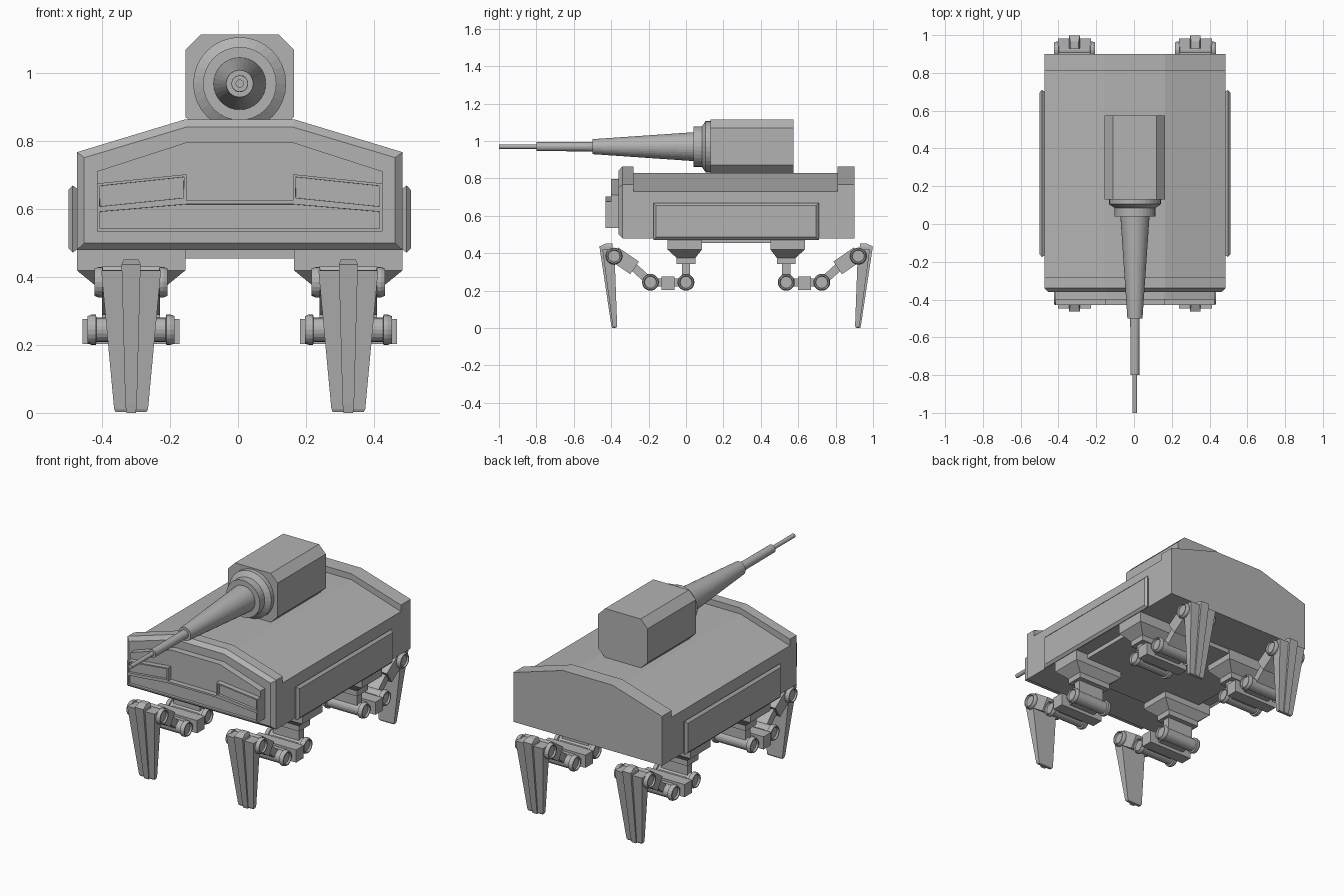
import bpy, bmesh
from math import cos, sin, pi
from mathutils import Vector

if "Cube" in bpy.data.objects:
    bpy.data.objects.remove(bpy.data.objects["Cube"], do_unlink=True)

CX, MID_Y = 0.005, 0.268          # centre line of the body, middle of the leg pairs
GREY = (0.45, 0.45, 0.45, 1)
mat = bpy.data.materials.new("hull grey")
mat.use_nodes = True
mat.diffuse_color = GREY
mat.node_tree.nodes["Principled BSDF"].inputs["Base Color"].default_value = GREY


def loft(name, rings, recess=0):
    """Skin equal-length rings, cap both ends; recess sinks a framed panel in the first cap."""
    bm = bmesh.new()
    loops = [[bm.verts.new((x + CX, y, z)) for x, y, z in r] for r in rings]
    first = bm.faces.new(loops[0])
    bm.faces.new(loops[-1][::-1])
    n = len(loops[0])
    for a, b in zip(loops, loops[1:]):
        for i in range(n):
            j = (i + 1) % n
            bm.faces.new((a[j], a[i], b[i], b[j]))
    bmesh.ops.recalc_face_normals(bm, faces=bm.faces)
    if recess:
        bmesh.ops.inset_region(bm, faces=[first], thickness=0.011)
        bmesh.ops.inset_region(bm, faces=[first], thickness=0.0005, depth=-recess)
    mesh = bpy.data.meshes.new(name)
    bm.to_mesh(mesh)
    bm.free()
    mesh.materials.append(mat)
    obj = bpy.data.objects.new(name, mesh)
    bpy.context.collection.objects.link(obj)
    return obj


def sheet(points, y):
    return [(x, y, z) for x, z in points]


def both(half):
    """Complete a right-hand outline with its mirror image."""
    return half + [(-x, z) for x, z in reversed(half)]


def plan(cx, cy, hx, hy, z):
    return [(cx + sx * hx, cy + sy * hy, z)
            for sx, sy in ((-1, -1), (1, -1), (1, 1), (-1, 1))]


def circle(axis, r, at, c, n):
    """Ring around an axis: c is the centre in the other two coordinates."""
    pts = [(r * cos(2 * pi * i / n), r * sin(2 * pi * i / n)) for i in range(n)]
    if axis == "y":
        return [(c[0] + u, at, c[1] + v) for u, v in pts]
    return [(at, c[0] + u, c[1] + v) for u, v in pts]


# Hull: a lower middle body between two raised ends, the front one chamfered
middle = both([(0.48, 0.48), (0.48, 0.73), (0.16, 0.83)])
rim = both([(0.48, 0.48), (0.48, 0.768), (0.16, 0.865)])
rim_inner = both([(0.458, 0.50), (0.458, 0.752), (0.157, 0.842)])
loft("hull_body", [sheet(middle, -0.30), sheet(middle, 0.83)])
loft("front_rim", [sheet(rim_inner, -0.36), sheet(rim, -0.34), sheet(rim, -0.28)])
loft("rear_rim", [sheet(rim, 0.81), sheet(rim, 0.90)])
loft("belly_plate", [plan(0, MID_Y, 0.40, 0.36, 0.455), plan(0, MID_Y, 0.40, 0.36, 0.49)])

# Front plate with a low bar and two lamp housings
plate = both([(0.42, 0.535), (0.42, 0.712), (0.157, 0.797)])
bar = both([(0.42, 0.535), (0.42, 0.60), (0.157, 0.626)])
lamp = [(0.42, 0.60), (0.42, 0.676), (0.157, 0.703), (0.157, 0.626)]
loft("front_plate", [sheet(plate, -0.40), sheet(plate, -0.35)])
loft("front_bar", [sheet(bar, -0.43), sheet(bar, -0.39)], recess=0.015)
for side, s in (("left", 1), ("right", -1)):
    outline = [(s * x, z) for x, z in lamp]
    loft(side + "_lamp_housing", [sheet(outline, -0.43), sheet(outline, -0.39)], recess=0.015)

    # Bevelled side armour
    def panel(x, inset):
        y0, y1, z0, z1 = -0.175 + inset, 0.71 - inset, 0.472 + inset, 0.67 - inset
        return [(s * x, y0, z0), (s * x, y1, z0), (s * x, y1, z1), (s * x, y0, z1)]
    loft(side + "_side_panel", [panel(0.505, 0.014), panel(0.492, 0), panel(0.47, 0.016)])

# Turret block with cut corners, and the stepped gun
block = both([(0.115, 0.828), (0.16, 0.872), (0.16, 1.07), (0.115, 1.115)])
loft("turret", [sheet(block, 0.13), sheet(block, 0.575)])
gun = [(-1, 0.012), (-0.8, 0.012), (-0.8, 0.024), (-0.5, 0.025), (-0.5, 0.04), (0.04, 0.077),
       (0.04, 0.108), (0.085, 0.108), (0.105, 0.137), (0.14, 0.137)]
loft("gun_barrel", [circle("y", r, y, (0, 0.97), 32) for y, r in gun])


# Legs: modelled at the front and flipped for the rear
def leg(name, x, front):
    def place(ring):
        return [(px + x, py if front else 2 * MID_Y - py, pz) for px, py, pz in ring]

    def part(label, rings):
        return loft(name + "_" + label, [place(r) for r in rings])

    def joint(label, y, z, half):
        # spool with flanged, slightly hollow ends
        prof = [(half - 0.01, 0.001), (half - 0.01, 0.031), (half, 0.034), (half, 0.04),
                (half - 0.012, 0.045), (half - 0.024, 0.045), (half - 0.026, 0.036)]
        prof += [(-a, r) for a, r in reversed(prof)]
        part(label, [circle("x", r, a, (y, z), 20) for a, r in prof])

    def strut(label, a, b, thick, half):
        a, b = Vector(a), Vector(b)
        d = (b - a).normalized() * thick / 2
        n = Vector((-d.y, d.x))
        corners = [a + n, b + n, b - n, a - n]
        part(label, [[(h, p.x, p.y) for p in corners] for h in (-half, half)])

    # hip mount and post
    part("hip_mount", [plan(0, -0.007, 0.16, 0.092, 0.485), plan(0, -0.007, 0.16, 0.092, 0.42),
                       plan(0, 0, 0.105, 0.05, 0.375), plan(0, 0, 0.105, 0.05, 0.343)])
    strut("hip_post", (0, 0.36), (0, 0.245), 0.044, 0.085)
    # hip and shin joints with the link between them
    joint("hip_joint", 0, 0.245, 0.128)
    joint("lower_joint", -0.19, 0.245, 0.128)
    strut("link", (-0.19, 0.243), (0, 0.243), 0.042, 0.085)
    strut("link_block", (-0.132, 0.24), (-0.062, 0.24), 0.074, 0.143)
    # rising arm to the knee
    strut("arm", (-0.19, 0.245), (-0.30, 0.345), 0.044, 0.07)
    strut("arm_sleeve", (-0.275, 0.322), (-0.385, 0.397), 0.082, 0.085)
    joint("knee_joint", -0.385, 0.385, 0.108)
    # tapered foot blade with a raised centre rib
    part("foot", [plan(0, -0.415, 0.088, 0.032, 0.42), plan(0, -0.38, 0.050, 0.012, 0.012),
                  plan(0, -0.38, 0.046, 0.008, 0.003)])
    part("foot_rib", [plan(0, -0.411, 0.022, 0.018, 0.452), plan(0, -0.428, 0.028, 0.035, 0.437),
                      plan(0, -0.386, 0.017, 0.015, 0.025), plan(0, -0.386, 0.014, 0.01, 0)])


for end in ("front", "rear"):
    for side, s in (("left", 1), ("right", -1)):
        leg(end + "_" + side, s * 0.32, end == "front")
